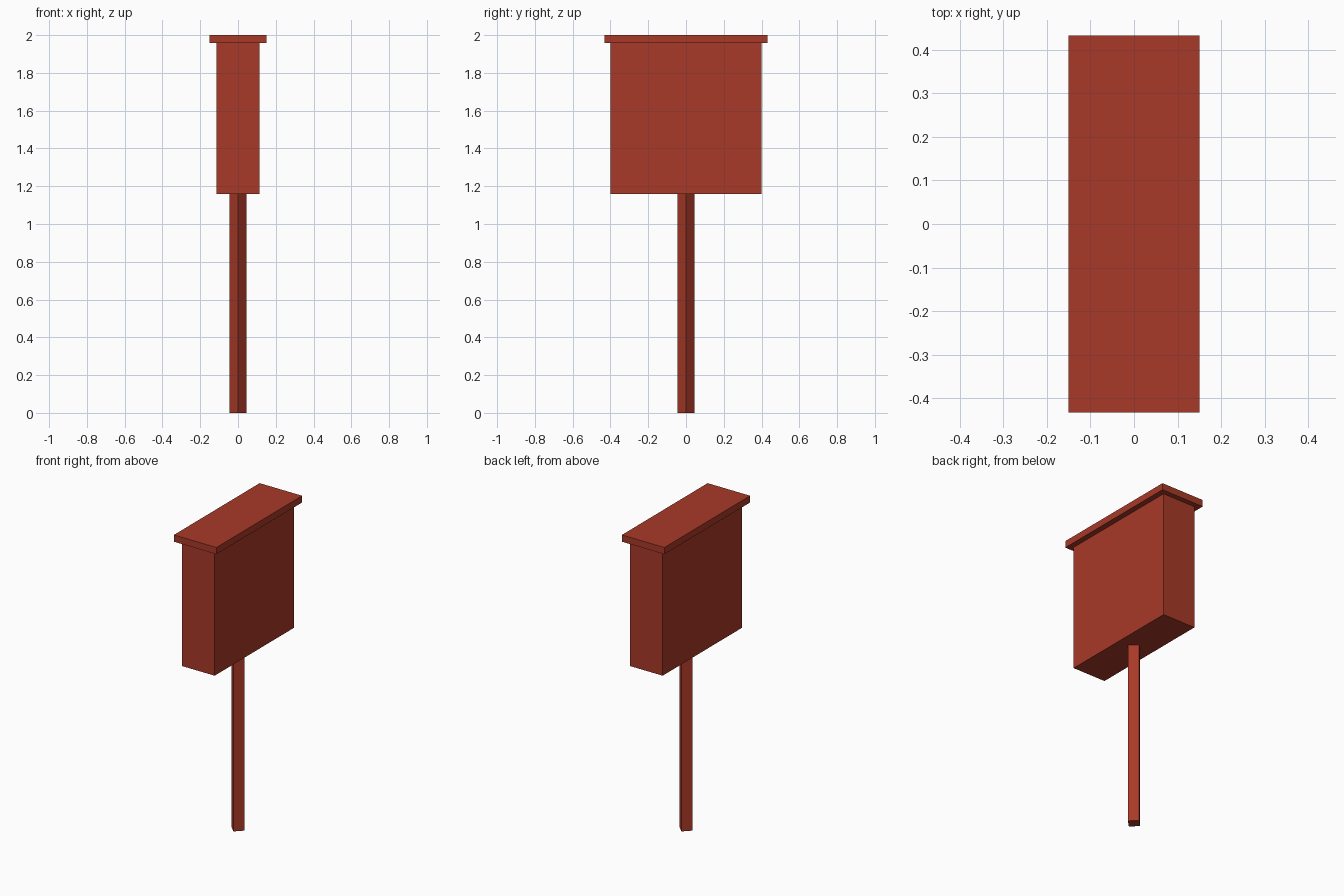
import bpy
from math import pi

cube = bpy.data.objects.get("Cube")
if cube:
    bpy.data.objects.remove(cube, do_unlink=True)

# Single brick red paint
paint = bpy.data.materials.new("brick_red")
paint.use_nodes = True
colour = (0.39, 0.041, 0.021, 1)
paint.diffuse_color = colour
paint.node_tree.nodes["Principled BSDF"].inputs["Base Color"].default_value = colour


def finish(name):
    obj = bpy.context.object
    obj.name = name
    obj.data.materials.append(paint)
    bpy.ops.object.transform_apply(location=False, rotation=True, scale=True)
    return obj


def box(name, width, depth, bottom, top):
    bpy.ops.mesh.primitive_cube_add(size=1, location=(0, 0, (bottom + top) / 2))
    bpy.context.object.scale = (width, depth, top - bottom)
    return finish(name)


BOX_BOTTOM, ROOF_BOTTOM, ROOF_TOP = 1.16, 1.957, 2.0

# Square post turned corner-on to the front
bpy.ops.mesh.primitive_cylinder_add(vertices=4, radius=0.046, depth=BOX_BOTTOM,
                                    location=(0, 0, BOX_BOTTOM / 2),
                                    rotation=(0, 0, pi / 2))
finish("post")

# Narrow body and overhanging flat roof
box("box_body", 0.23, 0.80, BOX_BOTTOM, ROOF_BOTTOM)
box("roof_board", 0.30, 0.865, ROOF_BOTTOM, ROOF_TOP)
